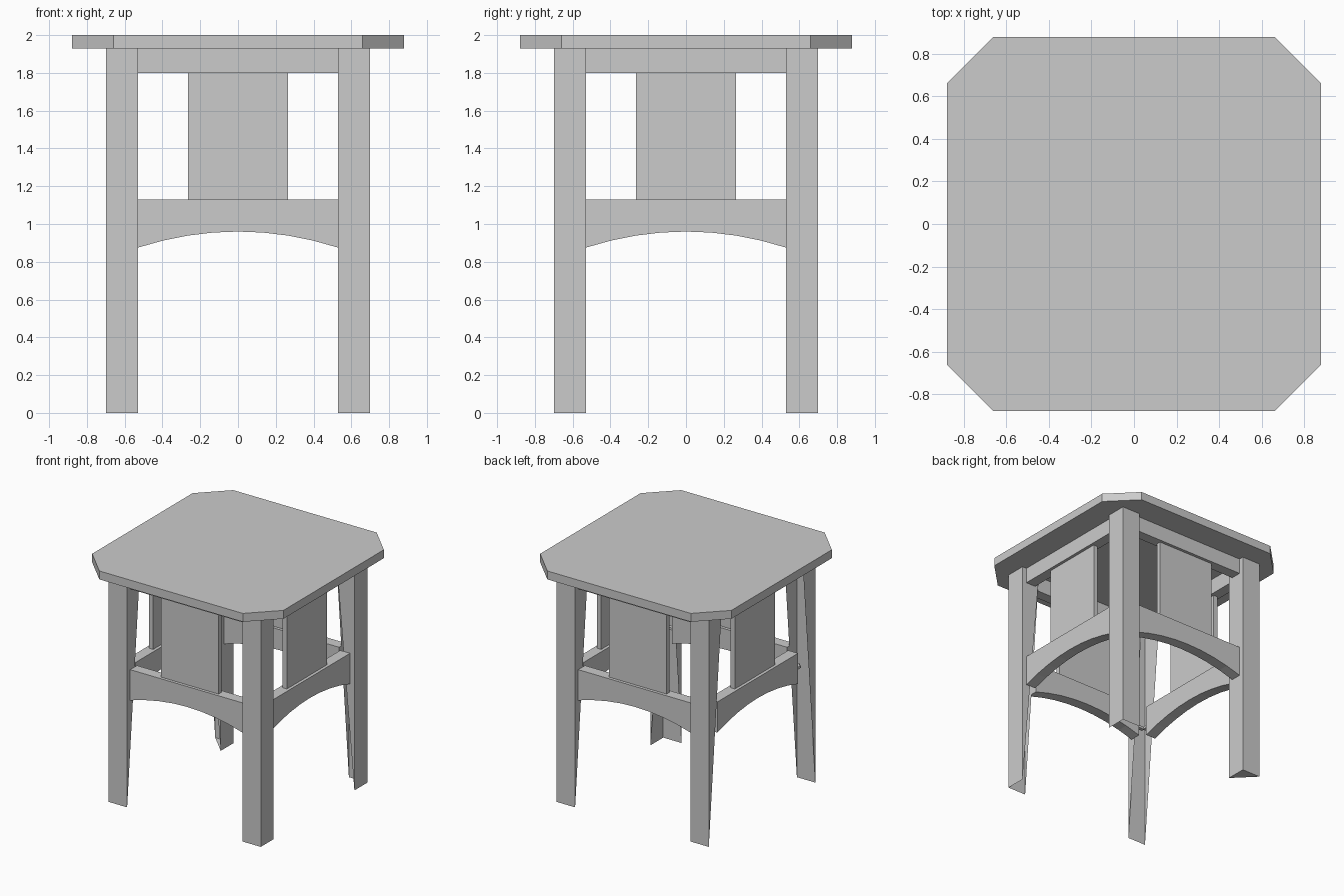
import bpy, bmesh, math
from mathutils import Matrix, Vector

cube = bpy.data.objects.get("Cube")
if cube:
    bpy.data.objects.remove(cube, do_unlink=True)

grey = bpy.data.materials.new("plain grey")
grey.use_nodes = True
grey.diffuse_color = (0.6, 0.6, 0.6, 1)
grey.node_tree.nodes["Principled BSDF"].inputs["Base Color"].default_value = (0.6, 0.6, 0.6, 1)

OUT, INN = 0.70, 0.53      # outer and inner faces of the legs
TOP, UNDER = 2.0, 1.93     # table top and its underside


def finish(name, bm, turn=0):
    bmesh.ops.recalc_face_normals(bm, faces=bm.faces)
    bm.transform(Matrix.Rotation(turn, 4, 'Z'))
    mesh = bpy.data.meshes.new(name)
    bm.to_mesh(mesh)
    bm.free()
    mesh.materials.append(grey)
    obj = bpy.data.objects.new(name, mesh)
    bpy.context.collection.objects.link(obj)


def prism(name, outline, depth, turn=0):
    """Extrude a flat outline along the depth vector."""
    bm = bmesh.new()
    face = bm.faces.new([bm.verts.new(p) for p in outline])
    new = bmesh.ops.extrude_face_region(bm, geom=[face])["geom"]
    verts = [v for v in new if isinstance(v, bmesh.types.BMVert)]
    bmesh.ops.translate(bm, vec=Vector(depth), verts=verts)
    finish(name, bm, turn)


def board(name, half, z0, z1, y0, y1, turn):
    prism(name, [(-half, y0, z0), (half, y0, z0), (half, y0, z1), (-half, y0, z1)],
          (0, y1 - y0, 0), turn)


# Table top with clipped corners
E, C = 0.88, 0.66
prism("table_top", [(x, y, UNDER) for x, y in
                    ((-C, -E), (C, -E), (E, -C), (E, C), (C, E), (-C, E), (-E, C), (-E, -C))],
      (0, 0, TOP - UNDER))


# Legs: thin walls, some of which taper away to a point at the floor
def leg(name, sx, sy, kept, foot=False):
    plan = [(OUT, OUT), (INN, OUT), (INN, INN), (OUT, INN)]
    bm = bmesh.new()
    head = [bm.verts.new((sx * x, sy * y, UNDER)) for x, y in plan]
    base = {i: bm.verts.new((sx * plan[i][0], sy * plan[i][1], 0)) for i in kept}
    bm.faces.new(head)
    for i in range(4):
        j = (i + 1) % 4
        loop = [head[i], head[j]] + [base[k] for k in (j, i) if k in base]
        if len(loop) > 2:
            bm.faces.new(loop)
    if foot:
        bm.faces.new([base[i] for i in kept])
    finish(name, bm)


leg("front_left_leg", 1, -1, (0, 1, 3))
leg("back_left_leg", 1, 1, (0, 1, 3))
leg("front_right_leg", -1, -1, (0, 1))
leg("back_right_leg", -1, 1, (0, 1, 2), foot=True)

# Four matching sides: upper rail, panel, arched lower rail and tenons
N = 8
for k, side in enumerate(("front", "left", "back", "right")):
    turn = k * math.pi / 2
    board(side + "_upper_rail", INN, 1.80, UNDER, -0.66, -0.57, turn)
    board(side + "_panel", 0.265, 1.13, 1.80, -0.635, -0.595, turn)
    board(side + "_tenon", 0.61, 0.97, 0.99, -0.63, -0.60, turn)
    arch = [(-1 + 2 * i / N) for i in range(N + 1)]
    outline = [(INN * t, -0.66, 0.96 - 0.085 * t * t) for t in arch]
    outline += [(INN, -0.66, 1.13), (-INN, -0.66, 1.13)]
    prism(side + "_arched_rail", outline, (0, 0.09, 0), turn)
